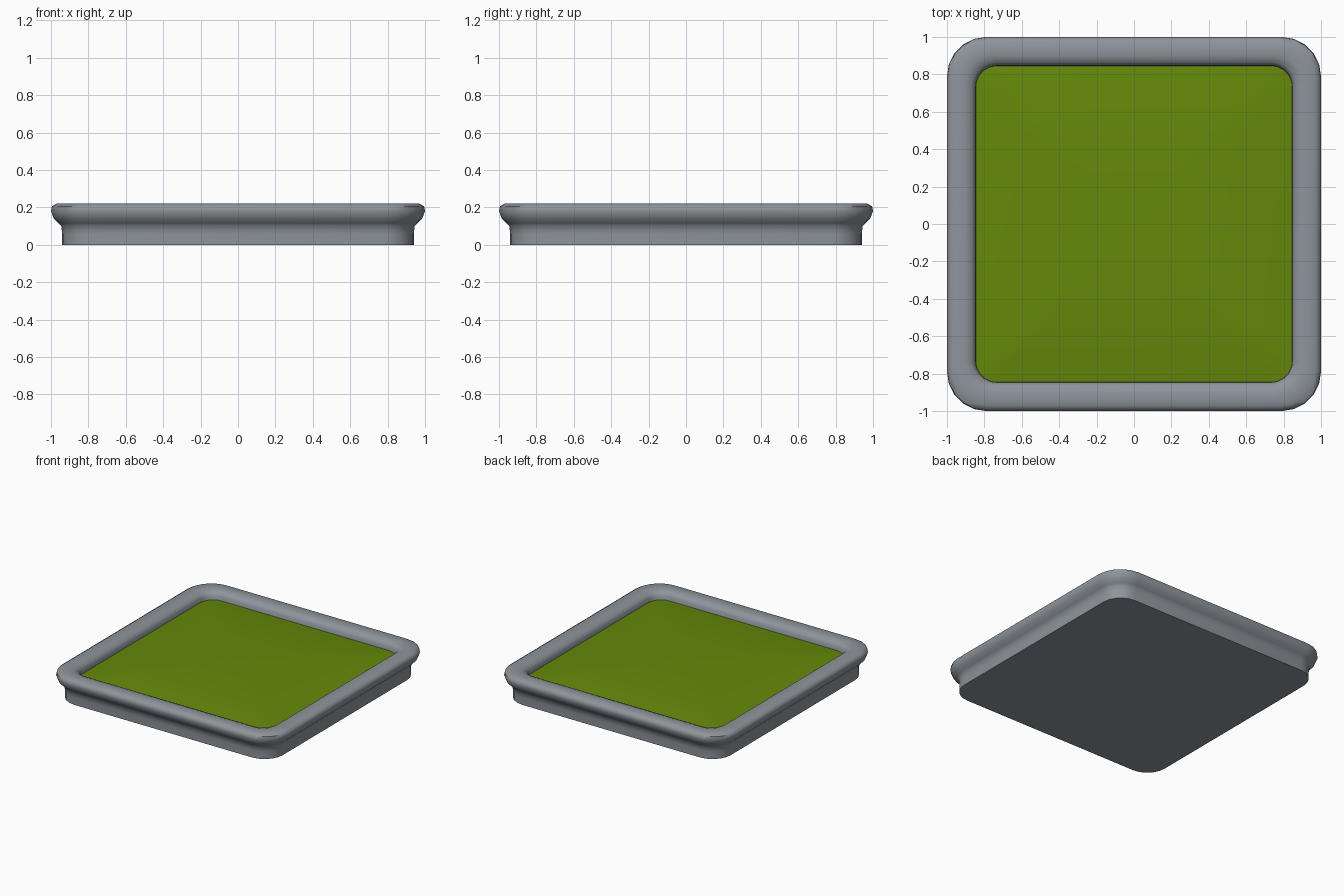
import bpy, bmesh, math

if "Cube" in bpy.data.objects:
    bpy.data.objects.remove(bpy.data.objects["Cube"])


def material(name, rgb):
    m = bpy.data.materials.new(name)
    m.diffuse_color = (*rgb, 1)
    m.use_nodes = True
    m.node_tree.nodes["Principled BSDF"].inputs["Base Color"].default_value = m.diffuse_color
    return m


stone = material("grey stone", (0.27, 0.30, 0.33))
grass = material("grass green", (0.13, 0.25, 0.003))


def ring(bm, half, radius, z, seg=5):
    """Rounded square loop of vertices."""
    verts = []
    c = half - radius
    for k, (sx, sy) in enumerate([(1, 1), (-1, 1), (-1, -1), (1, -1)]):
        for i in range(seg + 1):
            a = math.pi / 2 * (k + i / seg)
            verts.append(bm.verts.new((sx * c + radius * math.cos(a),
                                       sy * c + radius * math.sin(a), z)))
    return verts


def loft(name, profile, mat, cap_start=False, cap_end=False, angle=50):
    """Skin rounded squares given as (half size, corner radius, height)."""
    bm = bmesh.new()
    rings = [ring(bm, *p) for p in profile]
    for a, b in zip(rings, rings[1:]):
        n = len(a)
        for i in range(n):
            j = (i + 1) % n
            bm.faces.new((a[i], a[j], b[j], b[i]))
    if cap_start:
        bm.faces.new(rings[0][::-1])
    if cap_end:
        bm.faces.new(rings[-1])
    me = bpy.data.meshes.new(name)
    bm.to_mesh(me)
    bm.free()
    me.materials.append(mat)
    ob = bpy.data.objects.new(name, me)
    bpy.context.collection.objects.link(ob)
    bpy.ops.object.select_all(action='DESELECT')
    ob.select_set(True)
    bpy.context.view_layer.objects.active = ob
    bpy.ops.object.shade_smooth_by_angle(angle=math.radians(angle))
    return ob


# Tray: plinth wall, overhanging rounded rim, inner lip
loft("planter_tray", [
    (0.94, 0.16, 0.0), (0.94, 0.16, 0.06), (0.945, 0.165, 0.10),
    (0.96, 0.18, 0.115), (0.985, 0.20, 0.14), (1.0, 0.21, 0.18),
    (0.995, 0.205, 0.205), (0.97, 0.19, 0.22), (0.90, 0.15, 0.22),
    (0.865, 0.125, 0.208), (0.848, 0.115, 0.185), (0.845, 0.11, 0.14),
], stone, cap_start=True)

# Gently domed lawn
loft("lawn", [
    (0.847, 0.112, 0.155), (0.70, 0.09, 0.172), (0.52, 0.07, 0.185),
    (0.33, 0.05, 0.193), (0.12, 0.02, 0.197),
], grass, cap_end=True)
